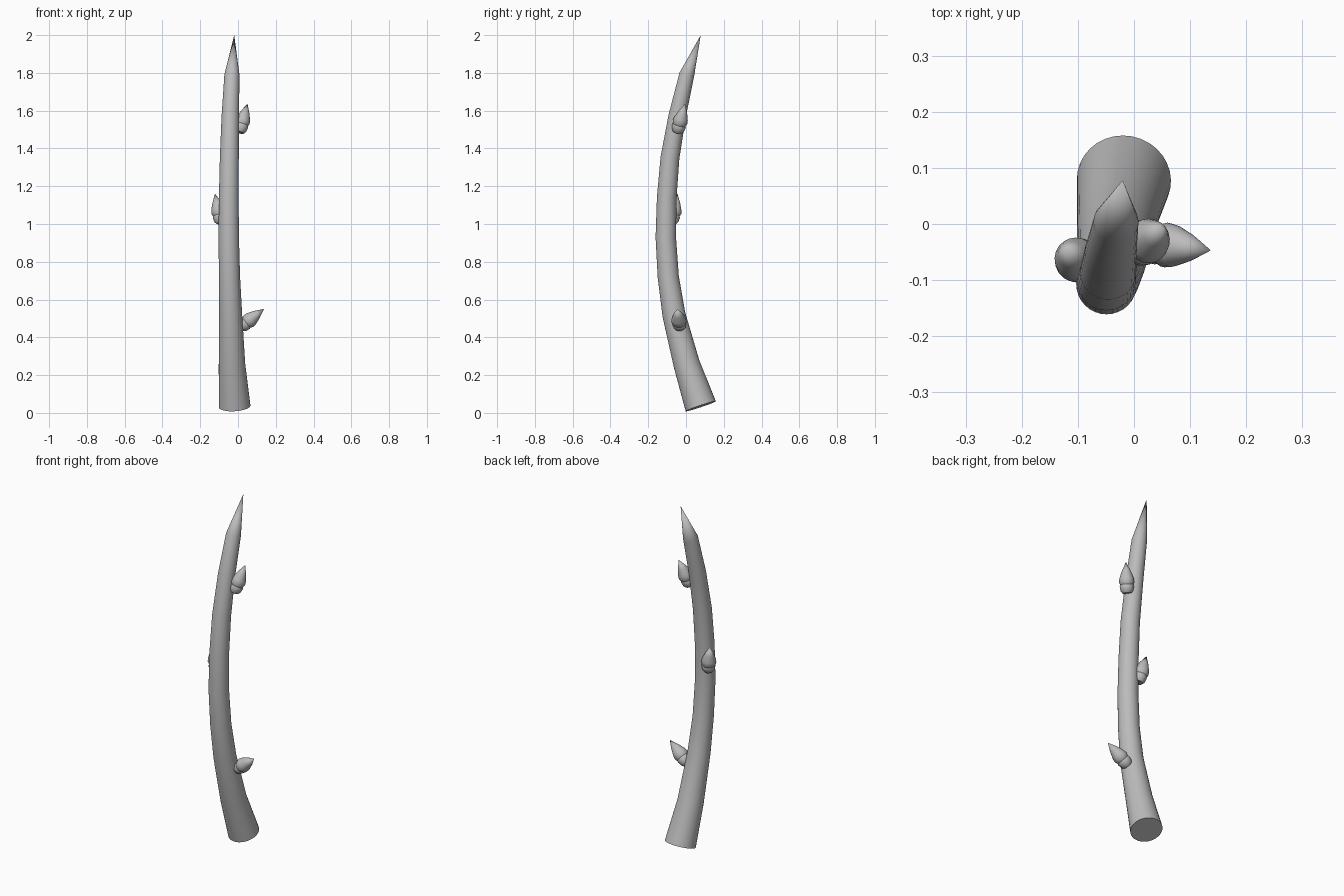
import bpy, bmesh, math
from mathutils import Vector

cube = bpy.data.objects.get("Cube")
if cube:
    bpy.data.objects.remove(cube)

mat = bpy.data.materials.new("grey")
mat.use_nodes = True
GREY = (0.5, 0.5, 0.5, 1)
mat.diffuse_color = GREY
mat.node_tree.nodes["Principled BSDF"].inputs["Base Color"].default_value = GREY


def tube(name, stations, sides):
    """Skin rings set square to a path of (point, radius); zero radius makes a tip."""
    bm = bmesh.new()
    pts = [Vector(p) for p, r in stations]
    rings = []
    for i, (p, r) in enumerate(stations):
        axis = (pts[min(i + 1, len(pts) - 1)] - pts[max(i - 1, 0)]).normalized()
        u = Vector((0, 1, 0)).cross(axis).normalized()
        v = axis.cross(u)
        if r == 0:
            rings.append([bm.verts.new(pts[i])])
        else:
            angles = [math.tau * k / sides for k in range(sides)]
            rings.append([bm.verts.new(pts[i] + r * (u * math.cos(a) + v * math.sin(a)))
                          for a in angles])
    bm.faces.new(rings[0][::-1])
    for a, b in zip(rings, rings[1:]):
        for k in range(sides):
            n = (k + 1) % sides
            if len(b) == 1:
                bm.faces.new((a[k], a[n], b[0]))
            else:
                bm.faces.new((a[k], a[n], b[n], b[k]))
    mesh = bpy.data.meshes.new(name)
    bm.to_mesh(mesh)
    bm.free()
    mesh.materials.append(mat)
    obj = bpy.data.objects.new(name, mesh)
    bpy.context.collection.objects.link(obj)
    bpy.ops.object.select_all(action="DESELECT")
    obj.select_set(True)
    bpy.context.view_layer.objects.active = obj
    bpy.ops.object.shade_smooth_by_angle(angle=math.radians(35))
    return obj


# Curved, tapering branch with a pointed end
tube("branch", [
    ((-0.018, 0.078, 0.035), 0.084),
    ((-0.032, 0.003, 0.26), 0.070),
    ((-0.039, -0.064, 0.52), 0.061),
    ((-0.045, -0.094, 0.72), 0.056),
    ((-0.049, -0.107, 0.93), 0.054),
    ((-0.049, -0.102, 1.14), 0.052),
    ((-0.046, -0.085, 1.35), 0.050),
    ((-0.041, -0.047, 1.57), 0.046),
    ((-0.032, 0.004, 1.79), 0.040),
    ((-0.02, 0.078, 2.0), 0),
], 32)

# Buds: rounded collar, swollen scale and pointed tip
BUD_PROFILE = [(0, 0.024), (0.08, 0.033), (0.22, 0.037), (0.27, 0.034),
               (0.36, 0.040), (0.48, 0.037), (0.7, 0.024), (1, 0)]


def bud(name, base, tip):
    base, tip = Vector(base), Vector(tip)
    tube(name, [(base.lerp(tip, t), r) for t, r in BUD_PROFILE], 20)


bud("lower_bud", (0.012, -0.032, 0.452), (0.137, -0.047, 0.55))
bud("middle_bud", (-0.09, -0.075, 1.005), (-0.122, -0.045, 1.16))
bud("upper_bud", (0.008, -0.046, 1.485), (0.05, -0.005, 1.637))
